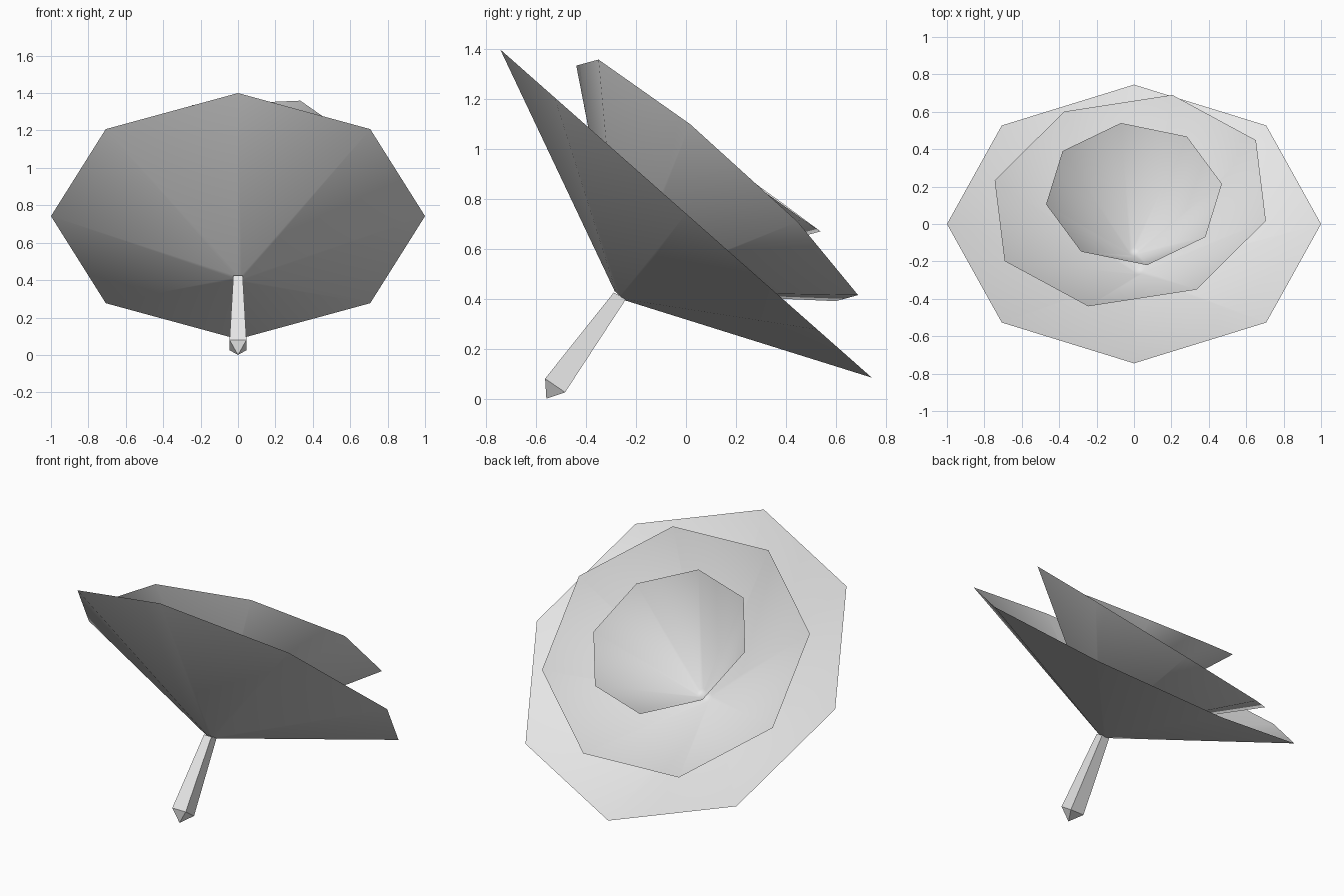
import bpy
import bmesh
from math import cos, sin, tau
from mathutils import Vector

if "Cube" in bpy.data.objects:
    bpy.data.objects.remove(bpy.data.objects["Cube"], do_unlink=True)

pale_grey = bpy.data.materials.new("pale_grey")
pale_grey.use_nodes = True
colour = (0.8, 0.8, 0.8, 1)
pale_grey.diffuse_color = colour
pale_grey.node_tree.nodes["Principled BSDF"].inputs["Base Color"].default_value = colour


def finish(bm, name, smooth):
    mesh = bpy.data.meshes.new(name)
    for face in bm.faces:
        face.smooth = smooth
    bm.to_mesh(mesh)
    bm.free()
    mesh.materials.append(pale_grey)
    obj = bpy.data.objects.new(name, mesh)
    bpy.context.scene.collection.objects.link(obj)
    return obj


def bridge(bm, upper, lower):
    """Join two rings of equal count with quads."""
    n = len(upper)
    for i in range(n):
        j = (i + 1) % n
        bm.faces.new((upper[i], upper[j], lower[j], lower[i]))


def petal_cup(name, centre, spoke_a, spoke_b, base, base_radius=0.028, sides=8):
    """Open flared cup: wide tilted rim, straight wall, tiny floor."""
    bm = bmesh.new()
    centre, a, b, base = (Vector(v) for v in (centre, spoke_a, spoke_b, base))
    shrink = base_radius / a.length
    offsets = [a * cos(tau * i / sides) + b * sin(tau * i / sides) for i in range(sides)]
    rim = [bm.verts.new(centre + o) for o in offsets]
    floor = [bm.verts.new(base + o * shrink) for o in offsets]
    bridge(bm, rim, floor)
    bm.faces.new(floor)
    return finish(bm, name, True)


# Three nested cups, each turned and tilted a little differently
petal_cup("outer_petals", (0, 0, 0.742), (1, 0, 0), (0, 0.745, -0.658),
          (0, -0.265, 0.412))
petal_cup("middle_petals", (-0.02, 0.125, 0.875), (-0.225, -0.565, 0.46),
          (0.725, -0.108, 0.225), (0.03, -0.25, 0.445))
petal_cup("inner_petals", (0, 0.16, 0.944), (0.47, 0.055, -0.044),
          (-0.07, 0.38, -0.274), (0, -0.15, 0.515))

# Square stem that widens downwards and ends in a point
bm = bmesh.new()


def square(half_width, front, back):
    corners = [(-half_width, *front), (half_width, *front),
               (half_width, *back), (-half_width, *back)]
    return [bm.verts.new(c) for c in corners]


top = square(0.025, (-0.29, 0.425), (-0.24, 0.4))
bottom = square(0.045, (-0.565, 0.08), (-0.485, 0.025))
tip = bm.verts.new((0, -0.56, 0))
bridge(bm, top, bottom)
bm.faces.new(top)
for i in range(4):
    bm.faces.new((bottom[i], bottom[(i + 1) % 4], tip))
bmesh.ops.recalc_face_normals(bm, faces=bm.faces)
finish(bm, "stem", False)
